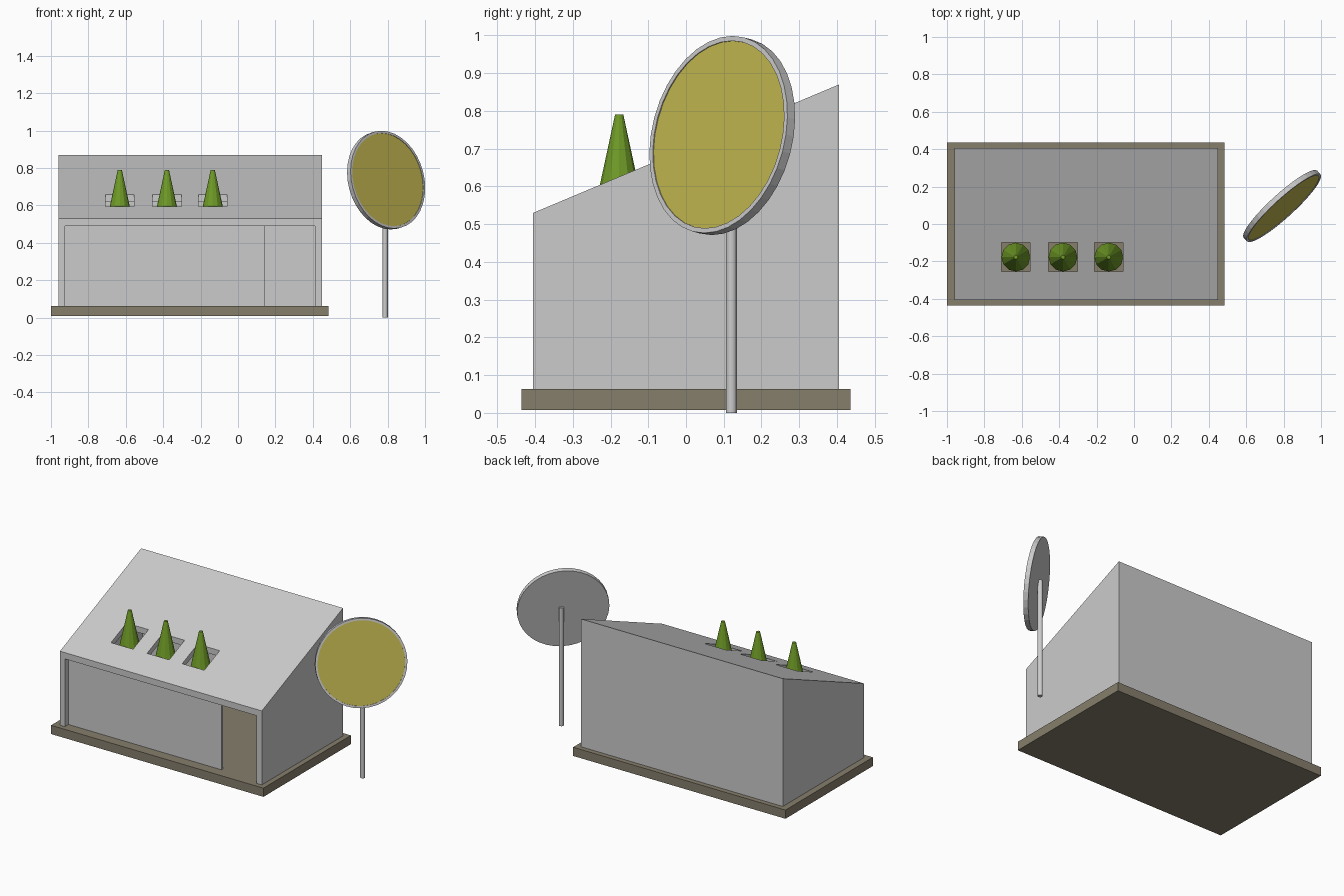
import bpy, bmesh
from math import pi
from mathutils import Vector, Matrix

if "Cube" in bpy.data.objects:
    bpy.data.objects.remove(bpy.data.objects["Cube"])


def material(name, rgb):
    m = bpy.data.materials.new(name)
    m.diffuse_color = (*rgb, 1)
    m.use_nodes = True
    m.node_tree.nodes["Principled BSDF"].inputs["Base Color"].default_value = m.diffuse_color
    return m


STONE = material("stone", (0.24, 0.21, 0.15))
GREEN = material("foliage", (0.16, 0.33, 0.02))
YELLOW = material("yellow", (0.55, 0.48, 0.08))


def finish(name, bm, mat=None):
    bmesh.ops.recalc_face_normals(bm, faces=bm.faces)
    me = bpy.data.meshes.new(name)
    bm.to_mesh(me)
    bm.free()
    ob = bpy.data.objects.new(name, me)
    bpy.context.collection.objects.link(ob)
    if mat:
        me.materials.append(mat)
    return ob


def prism(name, profile, x0, x1, mat=None):
    """Extrude a (y, z) profile along x."""
    bm = bmesh.new()
    face = bm.faces.new([bm.verts.new((x0, y, z)) for y, z in profile])
    ext = bmesh.ops.extrude_face_region(bm, geom=[face])
    verts = [v for v in ext["geom"] if isinstance(v, bmesh.types.BMVert)]
    bmesh.ops.translate(bm, verts=verts, vec=(x1 - x0, 0, 0))
    return finish(name, bm, mat)


def box(name, x0, x1, y0, y1, z0, z1, mat=None):
    return prism(name, [(y0, z0), (y1, z0), (y1, z1), (y0, z1)], x0, x1, mat)


def cone(name, x, y, z0, z1, r0, r1, sides, mat=None):
    bm = bmesh.new()
    bmesh.ops.create_cone(bm, cap_ends=True, segments=sides, radius1=r0, radius2=r1, depth=z1 - z0,
                          matrix=Matrix.Translation((x, y, (z0 + z1) / 2)))
    return finish(name, bm, mat)


def cut(target, cutter):
    mod = target.modifiers.new(cutter.name, 'BOOLEAN')
    mod.operation = 'DIFFERENCE'
    mod.solver = 'EXACT'
    mod.object = cutter
    cutter.hide_render = True
    cutter.hide_set(True)


# Foundation slab
box("foundation", -1.0, 0.483, -0.436, 0.436, 0.008, 0.063, STONE)

# House shell: sloped-roof prism, hollowed and open to the slab
FLOOR = 0.063
SLOPE = (0.87 - 0.53) / 0.81


def roof(y):
    return 0.53 + (y + 0.405) * SLOPE


house = prism("house_shell", [(-0.405, FLOOR), (0.405, FLOOR), (0.405, 0.87), (-0.405, 0.53)],
              -0.96, 0.45)
cut(house, prism("room_cutter", [(-0.37, 0), (0.37, 0), (0.37, roof(0.37) - 0.037),
                                 (-0.37, roof(-0.37) - 0.037)], -0.925, 0.415))
cut(house, box("front_opening_cutter", -0.926, 0.412, -0.5, -0.3, 0.01, 0.49))

# Front wall panel, leaving a doorway on the right
box("front_panel", -0.926, 0.145, -0.37, -0.358, FLOOR, 0.495)

# Conical trees growing through square roof openings
for i, x in enumerate((-0.632, -0.38, -0.135), 1):
    cut(house, box(f"roof_hole_cutter_{i}", x - 0.077, x + 0.077, -0.254, -0.1, 0.45, 0.9))
    cone(f"tree_{i}", x, -0.177, 0.485, 0.79, 0.077, 0.011, 12, GREEN)
    cone(f"tree_trunk_{i}", x, -0.177, FLOOR, 0.485, 0.012, 0.012, 8, STONE)

# Round sign on a post
cone("sign_post", 0.787, 0.12, 0, 0.745, 0.0145, 0.0145, 16)

tilt = Vector((0.66, -0.725, 0.19)).to_track_quat('Z', 'Y').to_matrix().to_4x4()
place = Matrix.Translation((0.792, 0.096, 0.735)) @ tilt

bm = bmesh.new()
bmesh.ops.create_cone(bm, cap_ends=True, segments=36, radius1=0.266, radius2=0.266, depth=0.028)
top = max(bm.faces, key=lambda f: f.calc_center_median().z)
bmesh.ops.inset_region(bm, faces=[top], thickness=0.013)
bmesh.ops.translate(bm, verts=top.verts[:], vec=(0, 0, 0))
ext = bmesh.ops.extrude_face_region(bm, geom=[top])
bmesh.ops.translate(bm, vec=(0, 0, -0.006),
                    verts=[v for v in ext["geom"] if isinstance(v, bmesh.types.BMVert)])
if top.is_valid:
    bmesh.ops.delete(bm, geom=[top], context='FACES_ONLY')
bm.transform(place)
finish("sign_frame", bm)

bm = bmesh.new()
bmesh.ops.create_cone(bm, cap_ends=True, segments=36, radius1=0.253, radius2=0.253, depth=0.003)
bm.transform(place @ Matrix.Translation((0, 0, 0.0095)))
finish("sign_face", bm, YELLOW)
